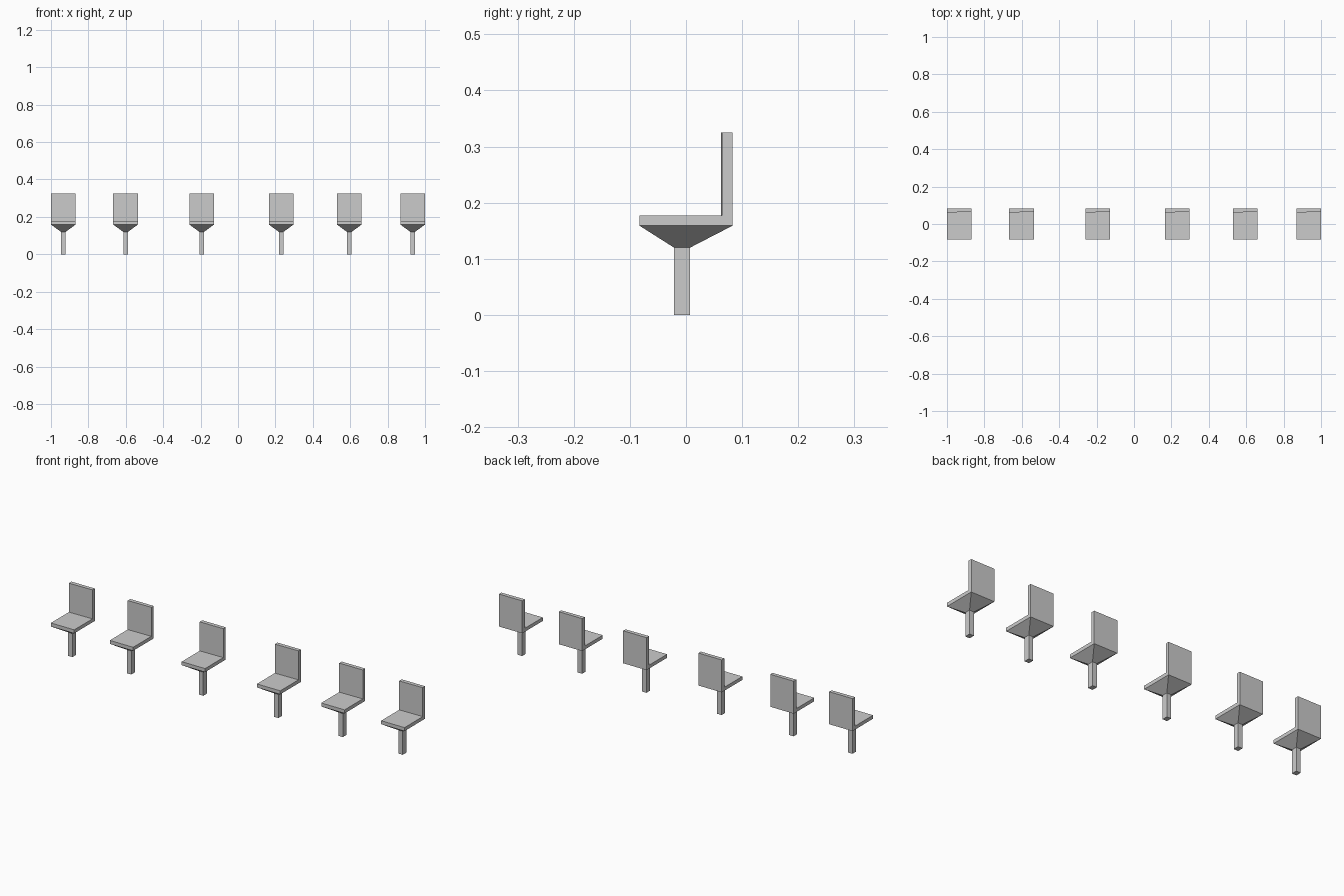
import bpy
import bmesh

if "Cube" in bpy.data.objects:
    bpy.data.objects.remove(bpy.data.objects["Cube"])

HALF_W = 0.066
POST_X = 0.0125
POST_Y = (-0.0215, 0.0075)
SEAT_Y = (-0.083, 0.083)
CENTRES = [-0.934, -0.601, -0.194, 0.231, 0.595, 0.934]


def ring(bm, hx, ys, z):
    """Rectangle of four vertices at height z."""
    return [bm.verts.new(p) for p in
            ((-hx, ys[0], z), (hx, ys[0], z), (hx, ys[1], z), (-hx, ys[1], z))]


def bridge(bm, low, high):
    for i in range(4):
        j = (i + 1) % 4
        bm.faces.new((low[i], low[j], high[j], high[i]))


def chair_mesh():
    bm = bmesh.new()
    # Post and flared underside
    foot = ring(bm, POST_X, POST_Y, 0)
    neck = ring(bm, POST_X, POST_Y, 0.12)
    rim = ring(bm, HALF_W, SEAT_Y, 0.159)
    bm.faces.new(foot[::-1])
    bridge(bm, foot, neck)
    bridge(bm, neck, rim)

    # Seat and backrest as one L-shaped profile, inner face very slightly skewed
    sides = []
    for x, inner, front, rear in ((-HALF_W, 0.062, rim[0], rim[3]),
                                  (HALF_W, 0.064, rim[1], rim[2])):
        upper = [bm.verts.new((x, y, z)) for y, z in
                 ((0.083, 0.325), (inner, 0.325), (inner, 0.177), (-0.083, 0.177))]
        sides.append([front, rear] + upper)
    left, right = sides
    bm.faces.new(left[::-1])
    bm.faces.new(right)
    for i in range(1, 6):
        j = (i + 1) % 6
        bm.faces.new((left[i], left[j], right[j], right[i]))

    bmesh.ops.recalc_face_normals(bm, faces=bm.faces[:])
    mesh = bpy.data.meshes.new("pedestal_chair")
    bm.to_mesh(mesh)
    bm.free()
    return mesh


# Row of identical chairs sharing one mesh
mesh = chair_mesh()
for n, x in enumerate(CENTRES, 1):
    chair = bpy.data.objects.new(f"pedestal_chair_{n}", mesh)
    chair.location.x = x
    bpy.context.collection.objects.link(chair)
